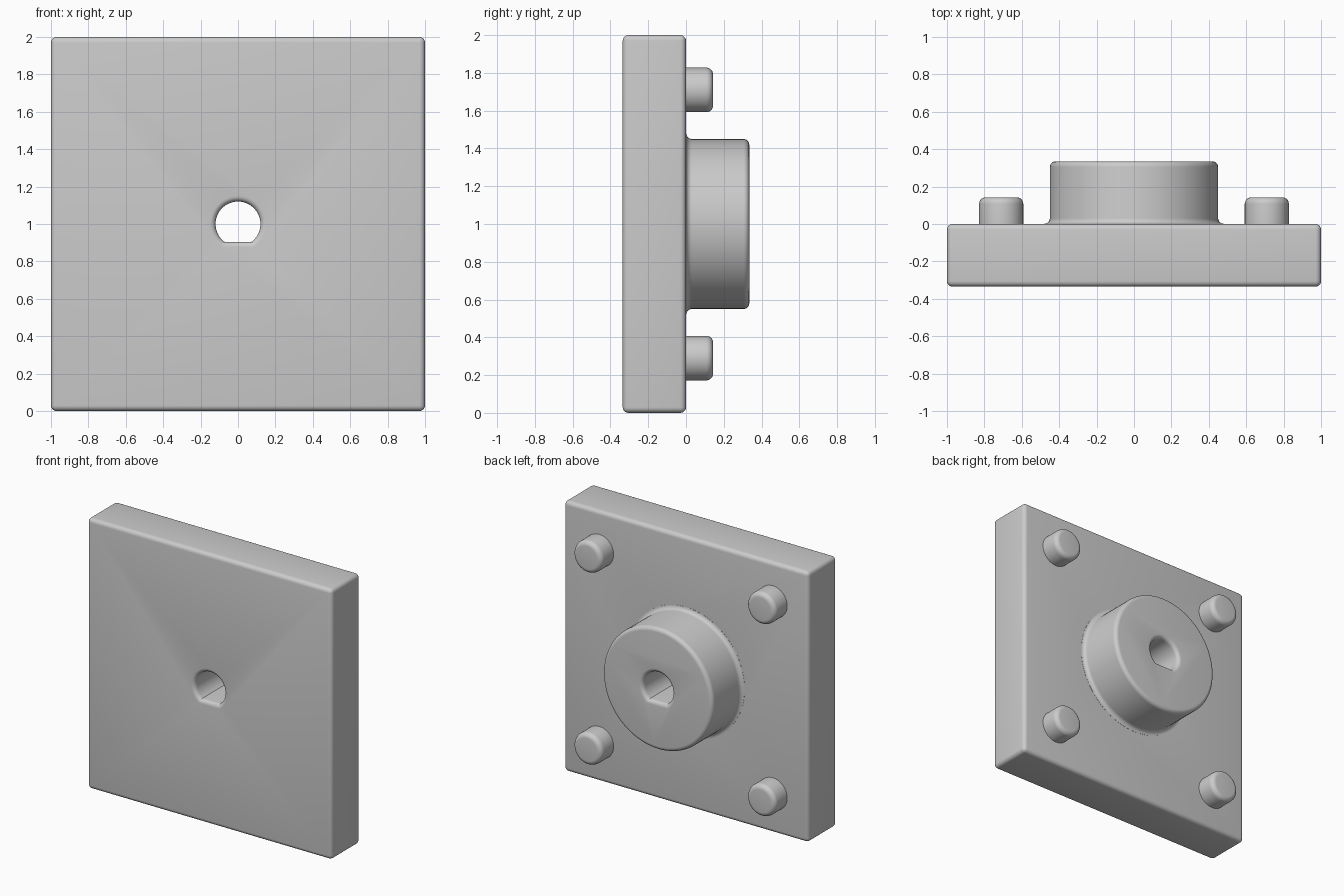
import bpy, bmesh
from math import pi, sin, cos, asin, radians
from mathutils import Matrix

if "Cube" in bpy.data.objects:
    bpy.data.objects.remove(bpy.data.objects["Cube"])

DEPTH, ROUND = 0.335, 0.03

grey = bpy.data.materials.new("plain_grey")
grey.use_nodes = True
grey.diffuse_color = (0.6, 0.6, 0.6, 1)
grey.node_tree.nodes["Principled BSDF"].inputs["Base Color"].default_value = (0.6, 0.6, 0.6, 1)


def finish(bm, name):
    bmesh.ops.recalc_face_normals(bm, faces=bm.faces)
    mesh = bpy.data.meshes.new(name)
    bm.to_mesh(mesh)
    bm.free()
    mesh.materials.append(grey)
    obj = bpy.data.objects.new(name, mesh)
    bpy.context.collection.objects.link(obj)
    return obj


def loft(name, rings, caps=(True, True)):
    """Skin a list of closed rings of points, with optional end caps."""
    bm = bmesh.new()
    loops = [[bm.verts.new(p) for p in ring] for ring in rings]
    n = len(loops[0])
    for a, b in zip(loops, loops[1:]):
        for i in range(n):
            j = (i + 1) % n
            bm.faces.new((a[i], a[j], b[j], b[i]))
    for use, loop in zip(caps, (loops[0], loops[-1])):
        if use:
            bm.faces.new(loop)
    return finish(bm, name)


def circle(r, y, cx, cz, n):
    return [(cx + r * cos(2 * pi * i / n), y, cz + r * sin(2 * pi * i / n)) for i in range(n)]


def quarter(steps=6):
    return [(pi / 2) * i / steps for i in range(steps + 1)]


def rounded_end(r, y, b):
    return [(r - b + b * cos(t), y - b + b * sin(t)) for t in quarter()]


def d_ring(y, grow):
    """D-shaped outline: a circle with a flat cut across the bottom."""
    r, flat = 0.12 + grow, 0.095 + grow
    start = -asin(flat / r)
    span = pi - 2 * start
    return [(r * cos(start + span * i / 48), y, 1 + r * sin(start + span * i / 48)) for i in range(49)]


def combine(target, other, operation):
    mod = target.modifiers.new(operation.lower(), 'BOOLEAN')
    mod.operation, mod.solver, mod.object = operation, 'EXACT', other
    apply(target)
    bpy.data.objects.remove(other)


def apply(obj):
    bpy.context.view_layer.objects.active = obj
    for mod in list(obj.modifiers):
        bpy.ops.object.modifier_apply(modifier=mod.name)


# Square plate with rounded edges
bm = bmesh.new()
bmesh.ops.create_cube(bm, size=1, matrix=Matrix.Translation((0, -DEPTH / 2, 1)) @ Matrix.Diagonal((2, DEPTH, 2, 1)))
plate = finish(bm, "mounting_plate")
bevel = plate.modifiers.new("rounding", 'BEVEL')
bevel.width, bevel.segments = ROUND, 5
apply(plate)

# Central hub with a fillet at its foot and a rounded rim
fillet = [(0.48 - 0.03 * sin(t), 0.031 - 0.03 * cos(t)) for t in quarter()]
profile = [(0.48, -0.1)] + fillet + rounded_end(0.45, DEPTH, ROUND)
hub = loft("hub", [circle(r, y, 0, 1, 96) for r, y in profile])
combine(plate, hub, 'UNION')

# D-shaped bore flaring at both mouths
flare = [(ROUND * (1 - sin(t)), DEPTH - ROUND + ROUND * cos(t)) for t in quarter()]
half = [(ROUND, DEPTH + 0.1)] + flare
path = [(g, -y) for g, y in half] + [(g, y) for g, y in reversed(half)]
bore = loft("bore_cutter", [d_ring(y, g) for g, y in path])
combine(plate, bore, 'DIFFERENCE')

# Four locating pegs on the back, open where they meet the plate
parts = [plate]
for side, x in (("left", 0.71), ("right", -0.71)):
    for level, z in (("upper", 1.71), ("lower", 0.29)):
        outline = [(0.118, 0)] + rounded_end(0.118, 0.143, 0.035)
        rings = [circle(r, y, x, z, 48) for r, y in outline]
        parts.append(loft(f"{level}_{side}_peg", rings, (False, True)))

# Smooth shading with sharp edges kept
bpy.ops.object.select_all(action='DESELECT')
for obj in parts:
    obj.select_set(True)
bpy.context.view_layer.objects.active = plate
bpy.ops.object.shade_smooth_by_angle(angle=radians(30))
